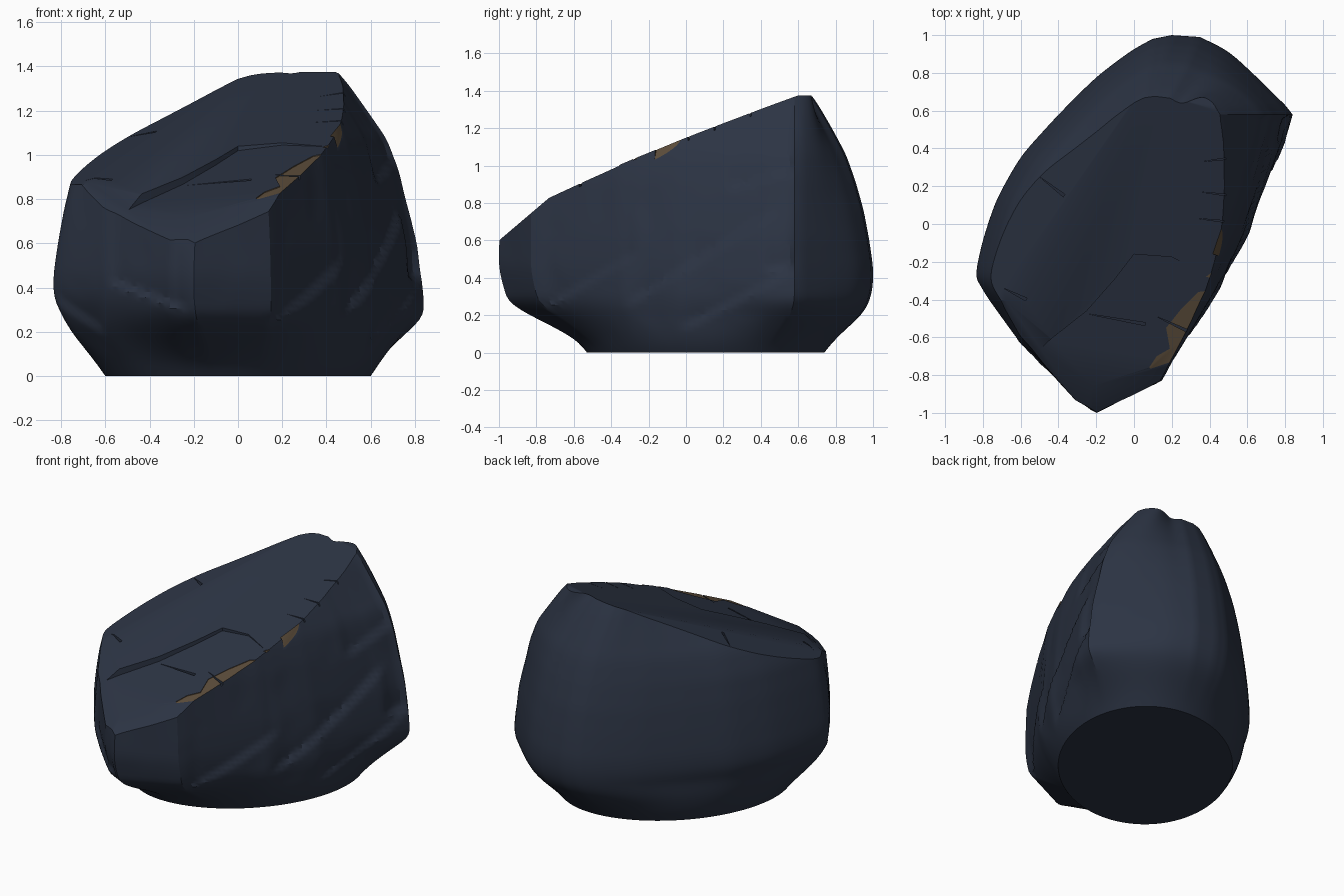
import bpy, bmesh, math
from mathutils import Vector, noise

if "Cube" in bpy.data.objects:
    bpy.data.objects.remove(bpy.data.objects["Cube"])


def material(name, rgb):
    m = bpy.data.materials.new(name)
    m.diffuse_color = (*rgb, 1)
    m.use_nodes = True
    m.node_tree.nodes["Principled BSDF"].inputs["Base Color"].default_value = m.diffuse_color
    return m


slate = material("dark_slate", (0.025, 0.034, 0.057))
brown = material("brown_stain", (0.105, 0.072, 0.042))

# Widest outline seen from above, clockwise
OUTLINE = [(0.2, 1.0), (0.35, 0.99), (0.5, 0.92), (0.65, 0.78), (0.8, 0.63), (0.84, 0.58),
           (0.8, 0.43), (0.61, -0.05), (0.46, -0.35), (0.15, -0.83), (-0.2, -1.0),
           (-0.32, -0.94), (-0.5, -0.75), (-0.65, -0.58), (-0.85, -0.31), (-0.8, -0.08),
           (-0.73, 0.13), (-0.6, 0.36), (-0.4, 0.58), (-0.2, 0.78), (0.0, 0.93), (0.1, 0.98)]
# Extents at each height: z, left, right, front, back
LEVELS = [(0, .60, .60, .53, .74), (.03, .65, .65, .62, .80), (.09, .70, .70, .75, .86),
          (.18, .76, .77, .87, .94), (.27, .81, .84, .95, .98), (.36, .85, .84, .98, 1),
          (.46, .85, .83, 1, 1), (.6, .83, .81, 1, .98), (.76, .80, .77, 1, .95),
          (.92, .76, .73, 1, .905), (1.06, .69, .68, .98, .855), (1.2, .55, .59, .95, .78),
          (1.32, .42, .50, .9, .71), (1.42, .30, .41, .85, .64)]
# Broken ledges: facing direction, axis (0 = x, 1 = y), line from (a, z) to (a, z), depth
RIGHT, LEFT = Vector((0.9, -0.44)), Vector((-0.68, -0.73))
LEDGES = [(RIGHT, 1, -.80, .20, -.25, .53, .02), (RIGHT, 1, -.35, .22, .50, .76, .025),
          (RIGHT, 1, -.05, .10, .60, .44, .02), (RIGHT, 1, .40, .43, .9, .46, .025),
          (RIGHT, 1, .2, .85, .7, 1.0, .02),
          (LEFT, 0, -.60, .42, -.22, .28, .022), (LEFT, 0, -.9, .38, -.6, .18, .02)]


def smooth(t):
    t = max(0, min(1, t))
    return t * t * (3 - 2 * t)


def extents(z):
    for a, b in zip(LEVELS, LEVELS[1:]):
        if z <= b[0] + 1e-6:
            t = (z - a[0]) / (b[0] - a[0])
            return [u + (v - u) * t for u, v in zip(a[1:], b[1:])]
    return LEVELS[-1][1:]


def dent(p, n):
    """Inward depth of the ledges and chipping at a surface point."""
    total = 0
    for side, ax, a0, z0, a1, z1, depth in LEDGES:
        w = smooth((n.dot(side) - 0.75) / 0.2)
        t = (p[ax] - a0) / (a1 - a0)
        w *= smooth(t / 0.15) * smooth((1 - t) / 0.15)
        d = p.z - (z0 + (z1 - z0) * t)
        if w > 0 and d > 0:
            total += w * depth * smooth(d / 0.03) * math.exp(-d / 0.25)
    w = smooth((max(n.dot(RIGHT), n.dot(LEFT)) - 0.6) / 0.3) * smooth(p.z / 0.2)
    return total + w * 0.01 * max(0, noise.noise(p * 4.5))


def round_base(q):
    """Blend the lowest rings into the tilted ellipse of the underside."""
    w = (1 - smooth(q.z / .3))
    dx, dy = q.x, q.y - .105
    a, b, c = .36, .11, .403
    k = math.sqrt((a * c - b * b) / (c * dx * dx - 2 * b * dx * dy + a * dy * dy))
    k *= 1 + q.z * 1.2
    return q.lerp(Vector((dx * k, .105 + dy * k, q.z)), w)


# Resample the outline; the back is rounded, the front keeps its corners
ring = []
for i, a in enumerate(OUTLINE):
    a, b = Vector(a), Vector(OUTLINE[(i + 1) % len(OUTLINE)])
    k = max(1, round((b - a).length / 0.03))
    ring += [a.lerp(b, j / k) for j in range(k)]
N = len(ring)
for _ in range(8):
    ring = [(ring[i - 1] + p * 2 + ring[(i + 1) % N]) / 4
            if p.y > 0.5 * p.x - 0.05 and p.x < 0.7 and p.y < 0.98 else p
            for i, p in enumerate(ring)]
normals = []
for i in range(N):
    t = (ring[(i + 1) % N] - ring[i - 1]).normalized()
    normals.append(Vector((-t.y, t.x)))

# Rock body lofted through the levels; the back right corner stays upright
bm = bmesh.new()
rows = []
ROWS = 56
for r in range(ROWS + 1):
    z = 1.42 * r / ROWS
    l, rt, f, b = [sum(v) / 3 for v in zip(extents(max(0, z - .03)), extents(z),
                                          extents(z + .03))] if z > .05 else extents(z)
    row = []
    for p, n in zip(ring, normals):
        w = smooth((p.x - .42) / .42) * smooth(z / .4)
        sy = (b + (1 - b) * w) if p.y > 0 else f
        q = Vector((p.x * (rt / .84 if p.x > 0 else l / .85), p.y * sy, z))
        q = round_base(q)
        row.append(bm.verts.new(q - Vector((n.x, n.y, 0)) * dent(q, n)))
    rows.append(row)
for lo, hi in zip(rows, rows[1:]):
    for i in range(N):
        j = (i + 1) % N
        bm.faces.new((lo[i], lo[j], hi[j], hi[i]))
bm.faces.new(rows[0])
bm.faces.new(rows[-1])


def slice_off(co, no):
    geom = bm.verts[:] + bm.edges[:] + bm.faces[:]
    cut = bmesh.ops.bisect_plane(bm, geom=geom, plane_co=co, plane_no=Vector(no).normalized(),
                                 clear_outer=True)
    edges = [e for e in cut["geom_cut"] if isinstance(e, bmesh.types.BMEdge)]
    bmesh.ops.holes_fill(bm, edges=edges, sides=0)


# Sloping top face, its left and front bevels and the small flat on the peak
slice_off((0, 0, 1.10), (-.105, -.38, 1))
slice_off((-.03, .6, 1.325), (-.357, -.218, 1))
slice_off((0, -.97, .625), (0, -.85, 1))
slice_off((-.55, -.68, .71), (-.47, -.82, 1))
slice_off((0, 0, 1.375), (0, 0, 1))
bmesh.ops.recalc_face_normals(bm, faces=bm.faces)
me = bpy.data.meshes.new("rock")
bm.to_mesh(me)
bm.free()
rock = bpy.data.objects.new("rock", me)
bpy.context.collection.objects.link(rock)
me.materials.append(slate)
me.materials.append(brown)


def top_plane(drop):
    return lambda x, y: 1.10 - drop + .105 * x + .38 * y


def slab_plane(drop):
    """Lower front slab: level with the top at the right, sunk at the left."""
    return lambda x, y: 1.08 - drop + .155 * x + .38 * y


def carve(points, floor, mat=0):
    """Cut a prism out of the rock down to a sloping floor."""
    b = bmesh.new()
    lo = [b.verts.new((x, y, floor(x, y))) for x, y in points]
    hi = [b.verts.new((x, y, 2)) for x, y in points]
    b.faces.new(lo)
    b.faces.new(hi)
    for i in range(len(lo)):
        j = (i + 1) % len(lo)
        b.faces.new((lo[i], lo[j], hi[j], hi[i]))
    for fc in b.faces:
        fc.material_index = mat
    bmesh.ops.recalc_face_normals(b, faces=b.faces)
    m = bpy.data.meshes.new("cutter")
    b.to_mesh(m)
    b.free()
    m.materials.append(slate)
    m.materials.append(brown)
    cutter = bpy.data.objects.new("cutter", m)
    cutter.hide_render = True
    bpy.context.collection.objects.link(cutter)
    bpy.context.view_layer.objects.active = rock
    mod = rock.modifiers.new("cut", 'BOOLEAN')
    mod.operation, mod.solver, mod.object = 'DIFFERENCE', 'EXACT', cutter
    bpy.ops.object.modifier_apply(modifier=mod.name)
    bpy.data.objects.remove(cutter)


# Lower slab broken away at the front of the top
carve([(-.62, -.74), (-.51, -.675), (-.44, -.61), (-.25, -.46), (-.1, -.29), (0, -.16),
       (.2, -.175), (.39, -.27), (.7, -.36), (.7, -1.2), (-.62, -1.2)], slab_plane(0))

# Short cracks: x0, y0, x1, y1, floor
for x0, y0, x1, y1, floor in [
        (-.25, -.475, .06, -.53, slab_plane(.015)), (.12, -.49, .29, -.57, slab_plane(.02)),
        (-.5, .25, -.37, .15, top_plane(.075)), (-.69, -.34, -.57, -.4, top_plane(.045)),
        (.35, .17, .6, .14, top_plane(.02)), (.33, .03, .6, .0, top_plane(.02)),
        (.36, .33, .6, .36, top_plane(.02))]:
    d = Vector((x1 - x0, y1 - y0)).normalized() * 0.008
    carve([(x0, y0), (x1 - d.y, y1 + d.x), (x1 + d.y, y1 - d.x)], floor)

# Brown stains: shallow patches on the slab and along the right rim
carve([(.08, -.76), (.12, -.70), (.19, -.66), (.17, -.55), (.25, -.45), (.34, -.36),
       (.42, -.35), (.40, -.44), (.31, -.54), (.24, -.68), (.17, -.765), (.12, -.785)],
      slab_plane(.004), 1)
carve([(.38, -.28), (.42, -.25), (.5, -.26), (.5, -.30)], slab_plane(.006), 1)
carve([(.38, -.15), (.46, .03), (.6, .05), (.5, -.18)],
      lambda x, y: 1.150 - 1.35 * (x - .425 - .35 * (y + .07)) + .40 * (y + .07), 1)

bpy.ops.object.select_all(action='DESELECT')
rock.select_set(True)
bpy.context.view_layer.objects.active = rock
bpy.ops.object.shade_smooth_by_angle(angle=math.radians(25))
